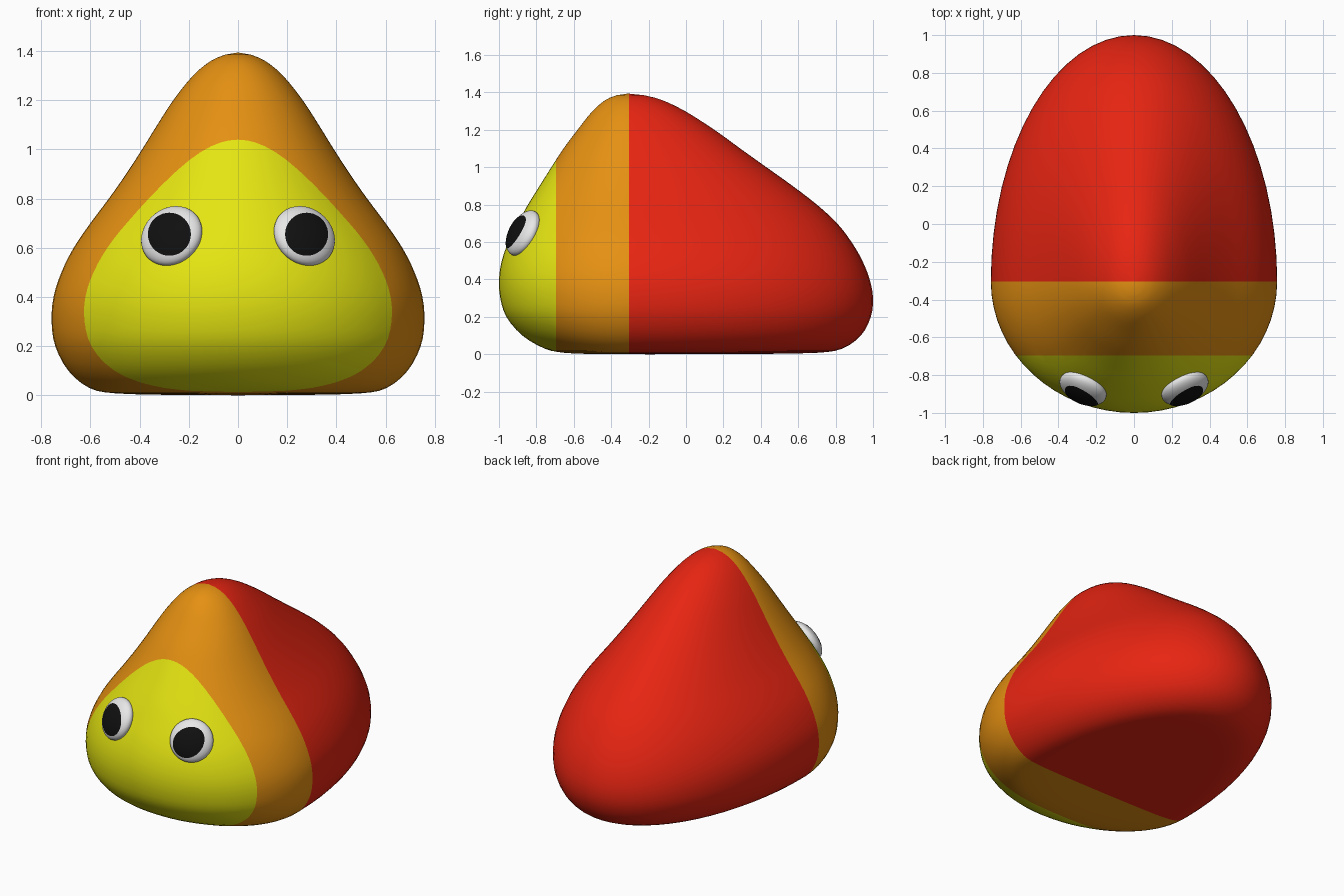
import bpy, bmesh, math
from mathutils import Vector, Matrix

if "Cube" in bpy.data.objects:
    bpy.data.objects.remove(bpy.data.objects["Cube"])


def material(name, rgb):
    m = bpy.data.materials.new(name)
    m.diffuse_color = (*rgb, 1)
    m.use_nodes = True
    m.node_tree.nodes["Principled BSDF"].inputs["Base Color"].default_value = m.diffuse_color
    return m


red = material("red", (0.80, 0.018, 0.006))
orange = material("orange", (0.78, 0.28, 0.006))
yellow = material("yellow", (0.78, 0.78, 0.006))
white = material("white", (0.80, 0.80, 0.80))
black = material("black", (0.005, 0.005, 0.005))


def finish(bm, name, mats):
    bmesh.ops.recalc_face_normals(bm, faces=bm.faces)
    for f in bm.faces:
        f.smooth = True
    me = bpy.data.meshes.new(name)
    bm.to_mesh(me)
    bm.free()
    for m in mats:
        me.materials.append(m)
    ob = bpy.data.objects.new(name, me)
    bpy.context.collection.objects.link(ob)
    return ob


# Body: stacked egg-shaped sections (height, half width, front y, back y)
MID = -0.305
rows = [
    (0.002, 0.30, -0.52, 0.40), (0.008, 0.50, -0.65, 0.70),
    (0.03, 0.605, -0.755, 0.835), (0.10, 0.69, -0.875, 0.935),
    (0.20, 0.743, -0.96, 0.988), (0.30, 0.758, -0.993, 1.0),
    (0.40, 0.75, -1.0, 0.982), (0.50, 0.718, -0.985, 0.943),
    (0.60, 0.668, -0.95, 0.885), (0.70, 0.60, -0.90, 0.808),
    (0.80, 0.525, -0.845, 0.70), (0.90, 0.455, -0.783, 0.57),
    (1.00, 0.39, -0.72, 0.43), (1.10, 0.328, -0.655, 0.29),
    (1.20, 0.263, -0.58, 0.152), (1.30, 0.183, -0.50, -0.005),
    (1.36, 0.11, -0.43, -0.13), (1.385, 0.052, -0.37, -0.225),
]
P = [(z, w, MID - f, b - MID) for z, w, f, b in rows]
STEPS, SEG = 3, 64


def catmull(a, b, c, d, t):
    return [0.5 * (2 * q + (r - p) * t + (2 * p - 5 * q + 4 * r - s) * t * t
                   + (3 * q - p - 3 * r + s) * t ** 3)
            for p, q, r, s in zip(a, b, c, d)]


sections = []
for i in range(len(P) - 1):
    ctrl = [P[min(max(i + k, 0), len(P) - 1)] for k in (-1, 0, 1, 2)]
    sections += [catmull(*ctrl, s / STEPS) for s in range(STEPS)]
sections.append(P[-1])

bm = bmesh.new()
rings = []
for z, w, f, b in sections:
    ring = []
    for k in range(SEG):
        a = 2 * math.pi * k / SEG
        s = math.sin(a)
        ring.append(bm.verts.new((w * math.cos(a), MID + s * (b if s > 0 else f), z)))
    rings.append(ring)
for lo, hi in zip(rings, rings[1:]):
    for k in range(SEG):
        n = (k + 1) % SEG
        bm.faces.new((lo[k], lo[n], hi[n], hi[k]))
for ring, z, y in ((rings[0], 0.0, -0.2), (rings[-1], 1.394, -0.31)):
    tip = bm.verts.new((0, y, z))
    for k in range(SEG):
        bm.faces.new((ring[k], ring[(k + 1) % SEG], tip))

# Colour bands: cut across the body and paint by depth
bands = (-0.305, -0.695)
for y in bands:
    bmesh.ops.bisect_plane(bm, geom=bm.verts[:] + bm.edges[:] + bm.faces[:], dist=1e-5,
                           plane_co=(0, y, 0), plane_no=(0, 1, 0))
for f in bm.faces:
    f.material_index = sum(f.calc_center_median().y < y for y in bands)
finish(bm, "body", [red, orange, yellow])

# Eyes: flattened balls lying on the face, with forward-looking pupils
R, T = 0.132, 0.06
for side, label in ((-1, "left"), (1, "right")):
    centre = Vector((0.27 * side, -0.87, 0.648))
    normal = Vector((0.38 * side, -0.81, 0.44)).normalized()
    turn = normal.to_track_quat('Z', 'Y').to_matrix().to_4x4()
    frame = Matrix.Translation(centre) @ turn @ Matrix.Diagonal((R, R, T, 1))
    bm = bmesh.new()
    bmesh.ops.create_uvsphere(bm, u_segments=40, v_segments=24, radius=1, matrix=frame)
    finish(bm, label + "_eye", [white])

    # Pupil: round disc projected along y onto the eyeball
    inv = frame.inverted()
    ray = inv.to_3x3() @ Vector((0, -1, 0))

    def on_eye(x, z):
        o = inv @ Vector((x, -0.87, z))
        a, b, c = ray.dot(ray), o.dot(ray), o.dot(o) - 1
        t = (-b + math.sqrt(max(b * b - a * c, 0))) / a
        return (x, -0.87 - t - 0.003, z)

    bm = bmesh.new()
    px, pz = 0.279 * side, 0.655
    hub = bm.verts.new(on_eye(px, pz))
    prev = None
    for j in range(1, 9):
        r = 0.0875 * j / 8
        ring = [bm.verts.new(on_eye(px + r * math.cos(2 * math.pi * k / 40),
                                    pz + r * math.sin(2 * math.pi * k / 40)))
                for k in range(40)]
        for k in range(40):
            n = (k + 1) % 40
            if prev:
                bm.faces.new((prev[k], prev[n], ring[n], ring[k]))
            else:
                bm.faces.new((hub, ring[k], ring[n]))
        prev = ring
    bm.normal_update()
    ob = finish(bm, label + "_pupil", [black])
    if sum(p.normal.y for p in ob.data.polygons) > 0:
        ob.data.flip_normals()
